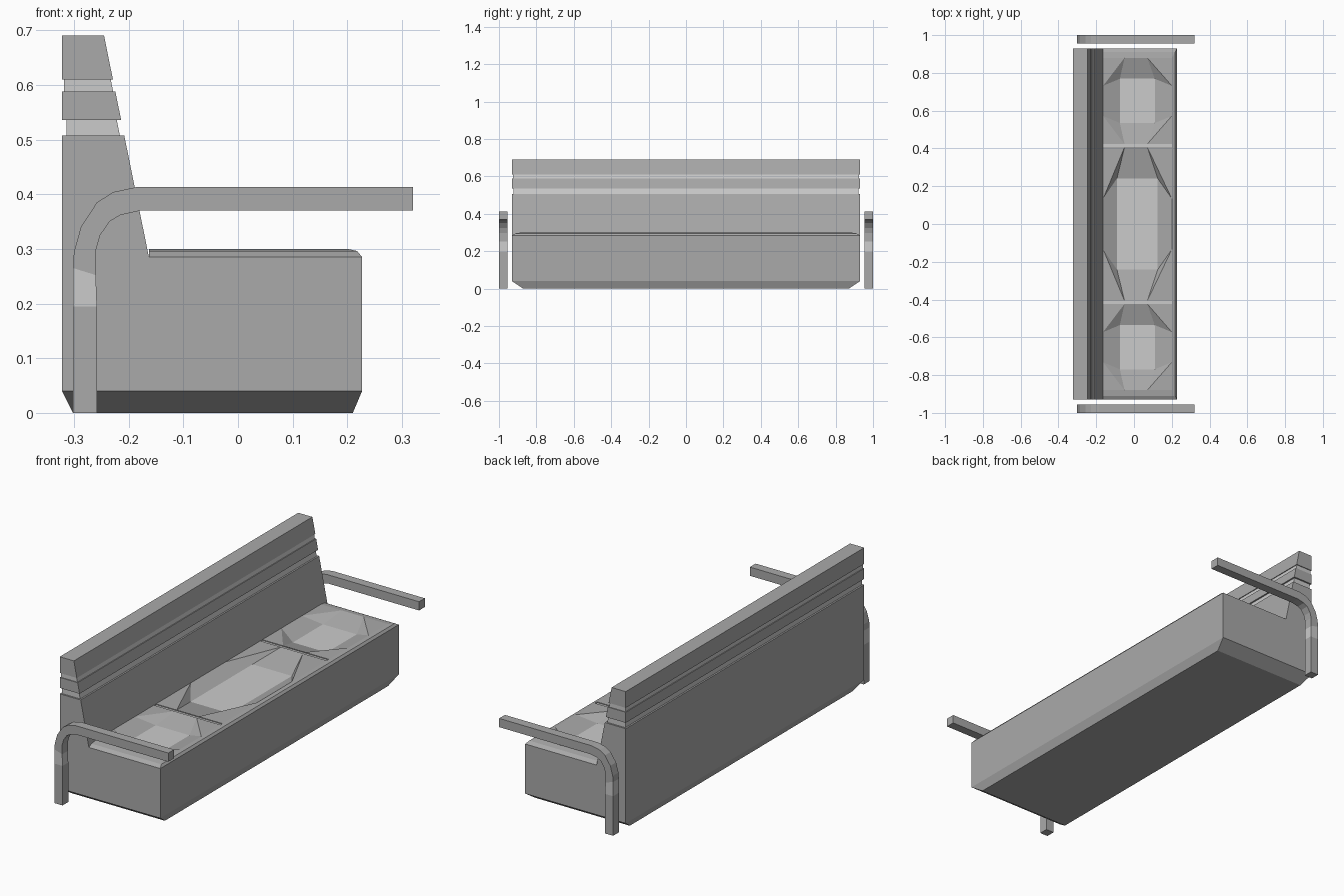
import bpy, bmesh

if "Cube" in bpy.data.objects:
    bpy.data.objects.remove(bpy.data.objects["Cube"])

light = bpy.data.materials.new("light_grey")
light.diffuse_color = (0.75, 0.75, 0.75, 1)
light.use_nodes = True
light.node_tree.nodes["Principled BSDF"].inputs["Base Color"].default_value = light.diffuse_color
dark = bpy.data.materials.new("mid_grey")
dark.diffuse_color = (0.4, 0.4, 0.4, 1)
dark.use_nodes = True
dark.node_tree.nodes["Principled BSDF"].inputs["Base Color"].default_value = dark.diffuse_color


def finish(name, bm):
    bmesh.ops.remove_doubles(bm, verts=bm.verts, dist=1e-5)
    bmesh.ops.recalc_face_normals(bm, faces=bm.faces)
    me = bpy.data.meshes.new(name)
    bm.to_mesh(me)
    bm.free()
    me.materials.append(dark)
    me.materials.append(light)
    ob = bpy.data.objects.new(name, me)
    bpy.context.collection.objects.link(ob)
    return ob


def ring(bm, x0, x1, y0, y1, z):
    return [bm.verts.new((x, y, z)) for x, y in
            ((x0, y0), (x1, y0), (x1, y1), (x0, y1))]


def loft(bm, rings, lit=()):
    for i, (a, b) in enumerate(zip(rings, rings[1:])):
        n = len(a)
        for k in range(n):
            f = bm.faces.new((a[k], a[(k + 1) % n], b[(k + 1) % n], b[k]))
            f.material_index = int(i in lit)


# base with bevelled foot, open under the dished seat
bm = bmesh.new()
rs = [ring(bm, -0.302, 0.21, -0.87, 0.87, 0),
      ring(bm, -0.322, 0.227, -0.93, 0.93, 0.04),
      ring(bm, -0.322, 0.227, -0.93, 0.93, 0.285)]
bm.faces.new(rs[0])
loft(bm, rs)
finish("base", bm)

# tapered backrest with two light recessed bands
bm = bmesh.new()
rs = []
for z, d in ((0.285, 0), (0.507, 0), (0.507, 0.008), (0.536, 0.008), (0.536, 0),
             (0.588, 0), (0.588, 0.004), (0.61, 0.004), (0.61, 0), (0.69, 0)):
    front = -0.163 - (z - 0.285) * 0.2025
    rs.append([bm.verts.new((x, y, z)) for x, y in
               ((-0.322 + d, -0.93 + d), (front - d, -0.93 + d),
                (front - d, 0.93 - d), (-0.322 + d, 0.93 - d))])
# bands are lofted before merging, so the stepped ledges stay separate faces
loft(bm, rs, lit=(2, 6))
bm.faces.new(rs[0])
bm.faces.new(rs[-1])
finish("backrest", bm)

# bevelled seat border
bm = bmesh.new()
loft(bm, [ring(bm, -0.163, 0.227, -0.93, 0.93, 0.285),
          ring(bm, -0.163, 0.218, -0.91, 0.91, 0.296),
          ring(bm, -0.163, 0.20, -0.88, 0.88, 0.30)])
finish("seat_border", bm)


def seat_bay(name, y0, y1, yc, h, px0, px1, ph):
    """Flat corners, an octagonal lip, and slopes down to a light panel."""
    bm = bmesh.new()
    x0, x1, z = -0.163, 0.20, 0.30
    xa, xb = -0.05, 0.07
    V = lambda x, y, zz: bm.verts.new((x, y, zz))
    corner = ring(bm, x0, x1, y0, y1, z)
    lip = [V(x0, yc - h, z), V(xa, y0, z), V(xb, y0, z), V(x1, yc - h, z),
           V(x1, yc + h, z), V(xb, y1, z), V(xa, y1, z), V(x0, yc + h, z)]
    panel = ring(bm, px0, px1, yc - ph, yc + ph, 0.267)
    skirt = []
    for k in range(4):
        a, b, c = lip[2 * k], lip[2 * k + 1], lip[(2 * k + 2) % 8]
        bm.faces.new((a, corner[k], b))
        bm.faces.new((a, b, panel[k]))
        bm.faces.new((b, c, panel[(k + 1) % 4], panel[k]))
        skirt += [corner[k], b, c]
    bm.faces.new(panel).material_index = 1
    low = [V(v.co.x, v.co.y, 0.285) for v in skirt]
    loft(bm, [skirt, low])
    return finish(name, bm)


seat_bay("seat_middle", -0.407, 0.407, 0, 0.135, -0.09, 0.125, 0.242)
for side, s in (("left", -1), ("right", 1)):
    lo, hi = sorted((s * 0.423, s * 0.88))
    seat_bay("seat_" + side, lo, hi, s * 0.652, 0.08, -0.075, 0.11, 0.117)

    # light strip between seat bays
    bm = bmesh.new()
    a, b = sorted((s * 0.407, s * 0.423))
    rs = [ring(bm, -0.163, 0.20, a, b, z) for z in (0.28, 0.296)]
    loft(bm, rs, lit=(0,))
    for r in rs:
        bm.faces.new(r).material_index = 1
    finish("seat_divider_" + side, bm)

    # bent armrest bar: outer and inner edge swept across its width
    outer = [(-0.302, 0), (-0.302, 0.195), (-0.302, 0.265), (-0.30, 0.295),
             (-0.287, 0.341), (-0.258, 0.385), (-0.228, 0.404),
             (-0.186, 0.413), (0.32, 0.413)]
    inner = [(-0.258, 0), (-0.258, 0.195), (-0.26, 0.252), (-0.26, 0.297),
             (-0.252, 0.325), (-0.235, 0.35), (-0.215, 0.362),
             (-0.178, 0.37), (0.32, 0.37)]
    bm = bmesh.new()
    ya, yb = s * 0.955, s * 1.0
    rs = [[bm.verts.new(c) for c in ((o[0], ya, o[1]), (o[0], yb, o[1]),
                                     (i[0], yb, i[1]), (i[0], ya, i[1]))]
          for o, i in zip(outer, inner)]
    loft(bm, rs, lit=(1,))
    bm.faces.new(rs[0])
    bm.faces.new(rs[-1])
    finish("armrest_" + side, bm)
